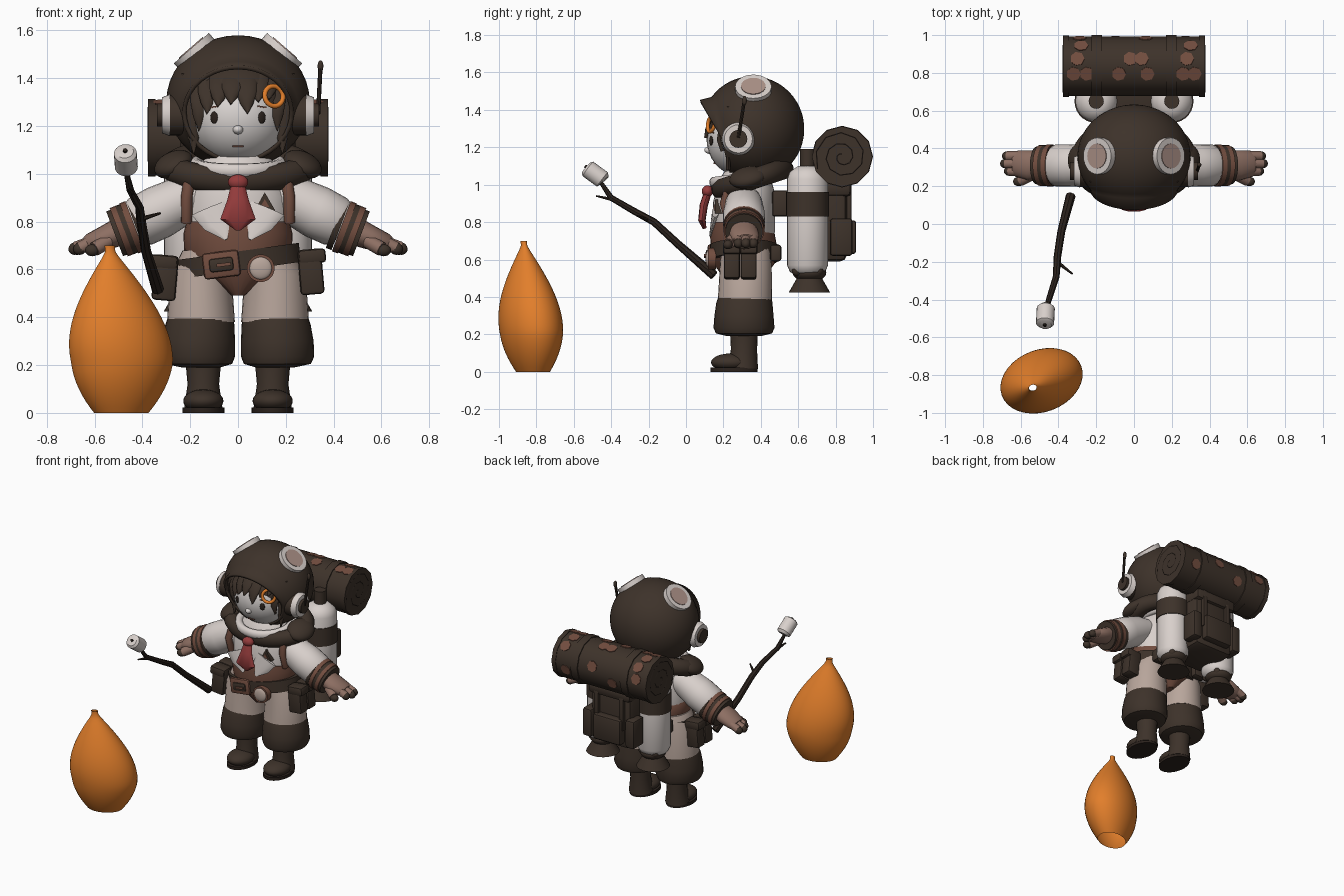
import bpy, bmesh, math
from mathutils import Vector, Matrix

default_cube = bpy.data.objects.get("Cube")
if default_cube:
    bpy.data.objects.remove(default_cube, do_unlink=True)


def material(name, red, green, blue):
    mat = bpy.data.materials.new(name)
    mat.use_nodes = True
    mat.diffuse_color = (red, green, blue, 1)
    shader = mat.node_tree.nodes["Principled BSDF"]
    shader.inputs["Base Color"].default_value = (red, green, blue, 1)
    shader.inputs["Roughness"].default_value = 0.9
    return mat


dark = material("dark_brown", .047, .032, .023)
black = material("bark_black", .024, .016, .012)
white = material("cloth_white", .69, .63, .6)
skin = material("pale_skin", .7, .66, .64)
beige = material("trouser_beige", .48, .38, .33)
leather = material("leather_brown", .17, .075, .05)
glove = material("glove_taupe", .27, .16, .125)
red = material("scarf_red", .3, .045, .045)
glass = material("lens_pink", .42, .29, .25)
orange = material("flame_orange", .76, .21, .024)


def finish(obj, name, mat, angle=40):
    obj.name = name
    obj.data.materials.append(mat)
    bpy.ops.object.select_all(action="DESELECT")
    obj.select_set(True)
    bpy.context.view_layer.objects.active = obj
    bpy.ops.object.shade_smooth_by_angle(angle=math.radians(angle))
    return obj


def build(name, bm, mat, loc=(0, 0, 0), rot=(0, 0, 0)):
    bmesh.ops.recalc_face_normals(bm, faces=bm.faces)
    mesh = bpy.data.meshes.new(name)
    bm.to_mesh(mesh)
    bm.free()
    obj = bpy.data.objects.new(name, mesh)
    bpy.context.collection.objects.link(obj)
    obj.location = loc
    obj.rotation_euler = [math.radians(a) for a in rot]
    return finish(obj, name, mat)


def skin_rings(bm, rings):
    for low, high in zip(rings, rings[1:]):
        for i in range(len(low)):
            j = (i + 1) % len(low)
            bm.faces.new((low[i], low[j], high[j], high[i]))


def sweep(name, stations, mat, sides=20, caps=True, flat=False, loc=(0, 0, 0), rot=(0, 0, 0)):
    """Loft elliptical rings (x, y, z, width, depth) along a path."""
    bm = bmesh.new()
    points = [Vector(s[:3]) for s in stations]
    whole = (points[-1] - points[0]).normalized()
    side = Vector((0, 1, 0)) if abs(whole.x) > .8 else Vector((1, 0, 0))
    rings = []
    for k, station in enumerate(stations):
        along = points[min(k + 1, len(points) - 1)] - points[max(k - 1, 0)]
        along = Vector((0, 0, 1)) if flat else along.normalized()
        u = (side - along * side.dot(along)).normalized()
        v = along.cross(u)
        turns = [math.tau * i / sides for i in range(sides)]
        rings.append([bm.verts.new(points[k] + u * math.cos(t) * station[3] + v * math.sin(t) * station[-1])
                      for t in turns])
    skin_rings(bm, rings)
    if caps:
        bm.faces.new(rings[0])
        bm.faces.new(rings[-1])
    return build(name, bm, mat, loc, rot)


def rod(name, start, end, radius, mat, tip=None, sides=20):
    return sweep(name, [(*start, radius), (*end, radius if tip is None else tip)], mat, sides)


def ball(name, loc, size, mat, rot=(0, 0, 0)):
    bm = bmesh.new()
    bmesh.ops.create_uvsphere(bm, u_segments=28, v_segments=18, radius=1, matrix=Matrix.Diagonal((*size, 1)))
    return build(name, bm, mat, loc, rot)


def box(name, loc, size, mat, rot=(0, 0, 0), bevel=.015):
    bm = bmesh.new()
    bmesh.ops.create_cube(bm, size=1, matrix=Matrix.Diagonal((*size, 1)))
    if bevel:
        bmesh.ops.bevel(bm, geom=bm.edges[:], offset=bevel, segments=2, profile=.5, affect="EDGES")
    return build(name, bm, mat, loc, rot)


def torus(name, loc, scale, thick, mat, rot=(0, 0, 0)):
    bpy.ops.mesh.primitive_torus_add(major_radius=1, minor_radius=thick, major_segments=36, minor_segments=10,
                                     location=loc, rotation=[math.radians(a) for a in rot])
    obj = bpy.context.object
    obj.scale = scale
    return finish(obj, name, mat)


# Flame: open teardrop leaning to its tip
flame = []
for k in range(29):
    t = k / 28
    r = max(.022, .222 * math.sin(math.pi * ((t + .15) / 1.15) ** .85))
    flame.append((-.09 * max(0, t - .3), -.03 * t, .7 * t, r, r * .74))
sweep("flame", flame, orange, 36, caps=False, flat=True, loc=(-.488, -.818, 0), rot=(0, 0, 20))

# Helmet shell around a tilted face opening with a projecting brow
shell = bmesh.new()
shell_rings = []
for k in range(20):
    polar = math.radians(51 + 127 * max(0, k - 1) / 18)
    ring = []
    for i in range(40):
        turn = math.tau * i / 40
        lip = .06 * max(0, math.sin(turn)) + .004 if k == 0 else 0
        ring.append(shell.verts.new((.3 * math.sin(polar) * math.cos(turn), -.275 * math.cos(polar) - lip,
                                     .28 * math.sin(polar) * math.sin(turn))))
    shell_rings.append(ring)
skin_rings(shell, shell_rings)
shell.faces.new(shell_rings[-1])
helmet = build("helmet", shell, dark, (0, .357, 1.3), (14, 0, 0))
helmet.modifiers.new("thickness", "SOLIDIFY").thickness = .018

# Face and hair
ball("face", (0, .31, 1.24), (.21, .2, .2), skin)
ball("nose", (0, .128, 1.185), (.022, .03, .02), skin)
hair = bmesh.new()
bmesh.ops.create_uvsphere(hair, u_segments=32, v_segments=20, radius=1, matrix=Matrix.Diagonal((.228, .212, .22, 1)))
bmesh.ops.bisect_plane(hair, geom=hair.verts[:] + hair.edges[:] + hair.faces[:], plane_co=(0, -.21, .09),
                       plane_no=(0, .75, .66), clear_inner=True)
build("hair_cap", hair, dark, (0, .33, 1.26))


def face_y(x, z):
    return .31 - .2 * math.sqrt(max(.15, 1 - (x / .21) ** 2 - ((z - 1.24) / .2) ** 2))


locks = [(-.19, -.185, 1.08), (-.15, -.165, 1.18), (-.12, -.13, 1.25), (-.07, -.085, 1.28), (-.02, -.03, 1.29),
         (.03, .04, 1.25), (.08, .085, 1.3), (.12, .13, 1.31), (.15, .165, 1.18), (.19, .185, 1.08)]
for start, end, tip in locks:
    path = []
    for t in (0, .25, .5, .75, 1):
        x, z = start + (end - start) * t, 1.42 + (tip - 1.42) * t
        path.append((x, face_y(x, z) - .006, z, .046 * (1.02 - t ** 3), .012))
    sweep("hair_lock", path, dark, 10)
for s in (-1, 1):
    ball("eye", (s * .1, face_y(.1, 1.235), 1.235), (.017, .007, .025), black, (0, 0, s * 28))
    box("eyebrow", (s * .1, face_y(.1, 1.28), 1.28), (.04, .008, .006), leather, (0, s * 8, s * 28), 0)
box("mouth", (0, face_y(0, 1.115), 1.115), (.045, .012, .008), leather, bevel=0)
torus("hair_clip", (.15, .135, 1.325), (.042, .042, .042), .25, orange, (80, 0, 25))

# Helmet lenses, ear pieces and aerial
for s in (-1, 1):
    lens = lambda f: (s * .192 * f, .36, 1.3 + .222 * f)
    rod("lens_rim", lens(.85), lens(1.015), .097, white, sides=28)
    rod("lens_glass", lens(.9), lens(1.03), .066, glass)
    ear = lambda x: (s * x, .28, 1.245)
    rod("ear_base", ear(.22), ear(.295), .084, dark, sides=28)
    rod("ear_ring", ear(.285), ear(.318), .088, white, .075, sides=28)
    rod("ear_hub", ear(.3), ear(.338), .048, dark)
rod("aerial", (.335, .28, 1.25), (.345, .312, 1.45), .009, black, sides=8)
ball("aerial_tip", (.345, .313, 1.45), (.012, .012, .025), dark)

# Neck, collar and scarf
torus("neck_ring", (0, .32, 1.035), (.18, .17, .2), .16, white, (8, 0, 0))
torus("collar", (0, .355, 1.03), (.265, .185, .24), .24, dark, (18, 0, 0))
for s in (-1, 1):
    ball("collar_fold", (s * .27, .33, 1.04), (.085, .1, .05), dark, (12, s * 25, 0))
ball("scarf_knot", (0, .115, .965), (.042, .03, .032), red)
sweep("scarf_tail", [(0, .12, .97, .025, .02), (0, .095, .89, .045, .022), (0, .085, .81, .074, .02),
                     (0, .1, .765, .012, .01)], red, 12)

# Torso, corset and belt
sweep("torso", [(0, .31, .6, .19, .15), (0, .31, .75, .22, .165), (0, .31, .9, .225, .165), (0, .32, 1, .19, .15),
                (0, .33, 1.06, .14, .12)], white, 32)
sweep("corset", [(0, .31, .49, .03, .1), (0, .31, .58, .17, .165), (0, .31, .66, .225, .178), (0, .3, .75, .228, .172),
                 (0, .285, .8, .215, .15)], leather, 32, flat=True)
for s in (-1, 1):
    sweep("shirt_tail", [(s * .11, .16, .86, .09, .02), (s * .08, .143, .79, .065, .012), (s * .05, .13, .725, .006, .006)],
          white, 12)
    sweep("shoulder_strap", [(s * .215, .24, .8, .024, .03), (s * .215, .2, .9, .024, .02), (s * .2, .23, 1.0, .024, .02)],
          leather, 12)
for mat, front, r in ((dark, -.015, .05), (leather, -.02, .022)):
    sweep("badge", [(0, .03, 0, r), (0, front, 0, r)], mat, 3, loc=(.112, .17, .872), rot=(0, -90, 0))
sweep("belt", [(0, 0, -.04, .262, .182), (0, 0, .04, .262, .182)], dark, 36, loc=(0, .31, .635), rot=(0, -8, 0))
box("buckle", (-.07, .13, .62), (.155, .03, .11), leather, (0, -7, 0))
box("buckle_plate", (-.07, .12, .62), (.105, .03, .06), dark, (0, -7, 0))
box("buckle_pin", (-.06, .112, .62), (.06, .03, .014), leather, (0, -7, 0), 0)
rod("compass_rim", (.095, .16, .605), (.095, .118, .605), .058, leather, sides=24)
ball("compass_face", (.095, .12, .605), (.047, .016, .047), beige)

# Pouches
for s, z in ((-1, .565), (1, .59)):
    for y in (.245, .335):
        box("pouch", (s * .305, y, z), (.1, .085, .19), dark, (0, s * -5, 0))
        box("pouch_flap", (s * .31, y, z + .065), (.115, .092, .06), dark, (0, s * -5, 0))
    box("rear_pouch", (s * .17, .48, .635), (.1, .06, .09), dark)

# Legs and boots
for s in (-1, 1):
    x = s * .155
    sweep("trouser_leg", [(x * .85, .32, .68, .1, .13), (x, .32, .58, .128, .138), (x, .315, .38, .142, .145)],
          beige, 28, flat=True)
    sweep("puffed_cuff", [(x, .315, .4, .138, .142), (x * 1.03, .312, .37, .144, .15), (x * 1.06, .31, .3, .152, .158),
                          (x * 1.07, .31, .235, .153, .163), (x * 1.06, .31, .205, .14, .15), (x, .31, .19, .08, .09)],
          dark, 28, flat=True)
    foot = s * .145
    sweep("boot_shaft", [(foot, .31, .22, .075, .075), (foot, .31, .12, .066, .07), (foot, .305, .02, .08, .08)], dark)
    ball("boot_toe", (foot, .24, .05), (.084, .106, .048), dark)
    sweep("boot_sole", [(foot, .257, 0, .088, .126), (foot, .257, .022, .088, .126)], black, 28)

# Arms, cuffs and gloves
for s in (-1, 1):
    sweep("sleeve", [(s * .14, .31, .92, .09, .08), (s * .22, .31, .895, .1, .1), (s * .33, .31, .84, .112, .112),
                     (s * .41, .31, .8, .112, .108), (s * .44, .31, .785, .09, .09)], white, 24)
    for start, mat, r in ((.405, dark, .108), (.432, leather, .112), (.452, dark, .108), (.475, leather, .108), (.492, dark, .1)):
        z = .945 - start * .38
        rod("cuff_band", (s * start, .31, z), (s * (start + .024), .31, z - .009), r, mat, sides=24)
    sweep("palm", [(s * .49, .31, .76, .07, .06), (s * .55, .31, .735, .08, .052), (s * .62, .32, .71, .07, .04),
                   (s * .64, .32, .705, .05, .03)], glove)
    for y, reach in ((.28, .66), (.32, .68), (.36, .67)):
        rod("finger", (s * .6, y, .72), (s * reach, y, .69), .026, glove, sides=12)
        ball("fingertip", (s * reach, y, .688), (.03, .025, .026), dark, (0, s * 28, 0))
    rod("thumb", (s * .54, .26, .72), (s * .6, .23, .685), .03, glove, sides=12)
    ball("thumb_tip", (s * .61, .225, .68), (.03, .025, .025), dark)

# Air tanks with bands, knobs and nozzles
for s in (-1, 1):
    x, y = s * .2, .65
    tank = [(.52, .07), (.535, .095), (.57, .11), (1.03, .11), (1.07, .095), (1.1, .05)]
    sweep("tank", [(x, y, z, r) for z, r in tank], white, 28)
    rod("tank_band", (x, y, .83), (x, y, .96), .115, dark, sides=28)
    rod("tank_valve", (x, y, 1.08), (x, y, 1.19), .04, dark)
    ball("nozzle_joint", (x, y + .01, .53), (.088, .09, .05), dark)
    rod("nozzle", (x, y + .01, .53), (x, y + .01, .425), .05, dark, .11, sides=28)
    for turn in range(4):
        angle = math.tau * (turn + .5) / 4
        ball("nozzle_bolt", (x + .07 * math.cos(angle), y + .08 * math.sin(angle), .54), (.028, .028, .028), dark)

# Backpack
box("backpack", (0, .7, .8), (.32, .32, .42), dark, bevel=.035)
box("backpack_flap", (0, .73, .98), (.34, .31, .09), dark, bevel=.03)
box("backpack_pocket", (0, .875, .72), (.22, .07, .18), dark)
for s in (-1, 1):
    box("pack_strap", (s * .1, .87, .88), (.035, .03, .3), dark, bevel=.006)
    box("side_pocket", (s * .17, .83, .72), (.07, .12, .2), dark)
box("pack_mount", (0, .51, .9), (.2, .1, .14), dark)

# Bedroll with ties, spiral ends and worn patches
roll_y, roll_z = .835, 1.15
rod("bedroll", (-.37, roll_y, roll_z), (.37, roll_y, roll_z), .158, dark, sides=12)
for s in (-1, 1):
    rod("roll_tie", (s * .17, roll_y, roll_z), (s * .225, roll_y, roll_z), .165, dark, sides=12)
    rod("roll_hem", (s * .345, roll_y, roll_z), (s * .376, roll_y, roll_z), .162, dark, sides=12)
    spiral = [(s * .372, roll_y + r * math.cos(r * 110), roll_z + r * math.sin(r * 110)) for r in [.015 + .003 * k for k in range(45)]]
    for a, b in zip(spiral[::2], spiral[2::2]):
        rod("roll_spiral", a, b, .006, black, sides=6)
for facet, places in ((-1, (-.1, .27)), (0, (.06, -.29)), (1, (.3, -.28)), (2, (-.3, -.02, .04, .28)),
                      (3, (-.32, -.25, -.08, .07, .26, .32))):
    angle = math.radians(15 + 30 * facet)
    out = Vector((0, math.cos(angle), math.sin(angle)))
    for x in places:
        spot = Vector((x, roll_y, roll_z)) + out * .148
        rod("worn_patch", spot, spot + out * .009, .038, leather, sides=7)

# Roasting stick and marshmallow
sweep("stick", [(-.335, .15, .515, .026), (-.385, -.04, .68, .021), (-.405, -.17, .8, .02), (-.412, -.28, .86, .018),
                (-.45, -.4, .93, .016), (-.47, -.46, 1.02, .01)], black, 8)
for a, b in (((-.408, -.2, .81), (-.325, -.265, .835)), ((-.445, -.39, .92), (-.46, -.48, .94))):
    rod("twig", a, b, .011, black, .005, sides=6)
sweep("marshmallow", [(-.466, -.44, 1.02, .035), (-.467, -.447, 1.028, .048), (-.471, -.525, 1.085, .048),
                      (-.472, -.533, 1.092, .035)], white)
rod("stick_point", (-.471, -.52, 1.085), (-.472, -.54, 1.1), .009, black, sides=8)
